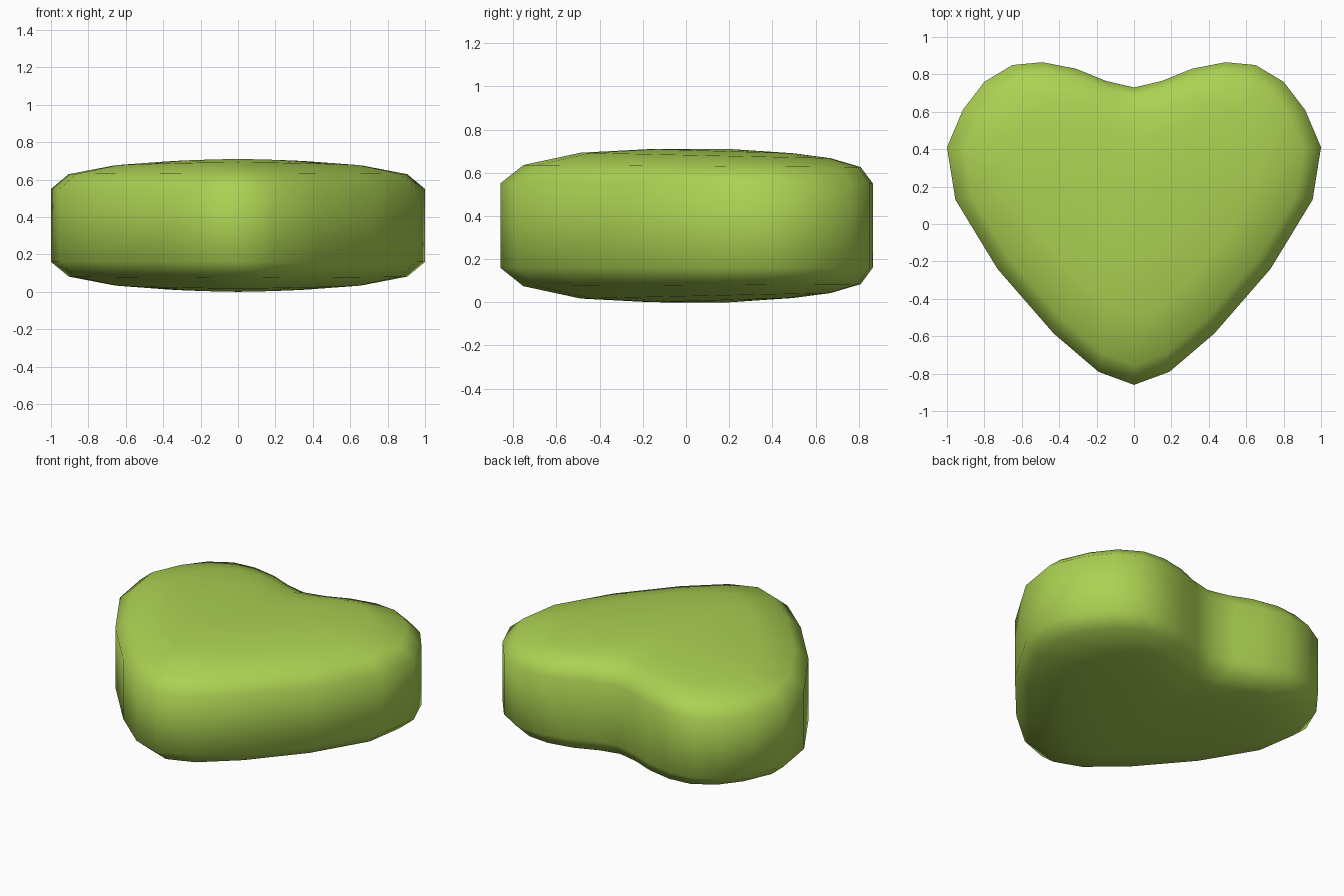
import bpy, bmesh

if "Cube" in bpy.data.objects:
    bpy.data.objects.remove(bpy.data.objects["Cube"])

# Right half of the heart outline, notch to tip
half = [(0, .73), (.15, .765), (.31, .83), (.49, .865), (.65, .85), (.80, .76),
        (.915, .61), (1, .41), (.955, .13), (.73, -.24), (.43, -.585),
        (.19, -.79), (0, -.86)]
outline = half + [(-x, y) for x, y in half[-2:0:-1]]

CY, MID = .27, .365          # centre of the pillow bulge, half thickness
# Ring profile: scale, height above mid-plane, slope towards the tip
rings = [(1, .195, 0), (.905, .276, .006), (.67, .327, .022), (.38, .35, .03)]

bm = bmesh.new()


def ring(scale, h, slope, side):
    pts = []
    for x, y in outline:
        yy = CY + (y - CY) * scale
        pts.append(bm.verts.new((x * scale, yy, MID + side * (h - slope * yy))))
    return pts


def bridge(a, b):
    n = len(a)
    for i in range(n):
        bm.faces.new((a[i], a[(i + 1) % n], b[(i + 1) % n], b[i]))


# Bottom to top stack of heart rings, closed by a centre point each side
lower = [ring(*r, -1) for r in reversed(rings)]
upper = [ring(*r, 1) for r in rings]
stack = lower + upper
for a, b in zip(stack, stack[1:]):
    bridge(a, b)
for loop, z in ((stack[0], .01), (stack[-1], .72)):
    c = bm.verts.new((0, CY - .07, z))
    for i in range(len(loop)):
        bm.faces.new((loop[i], loop[(i + 1) % len(loop)], c))
bmesh.ops.recalc_face_normals(bm, faces=bm.faces)
low = min(v.co.z for v in bm.verts)
for v in bm.verts:
    v.co.z -= low
for f in bm.faces:
    f.smooth = True

mesh = bpy.data.meshes.new("heart_cushion")
bm.to_mesh(mesh)
bm.free()
green = bpy.data.materials.new("lime green")
green.diffuse_color = (.41, .64, .085, 1)
green.use_nodes = True
green.node_tree.nodes["Principled BSDF"].inputs["Base Color"].default_value = green.diffuse_color
mesh.materials.append(green)
bpy.context.collection.objects.link(bpy.data.objects.new("heart_cushion", mesh))
